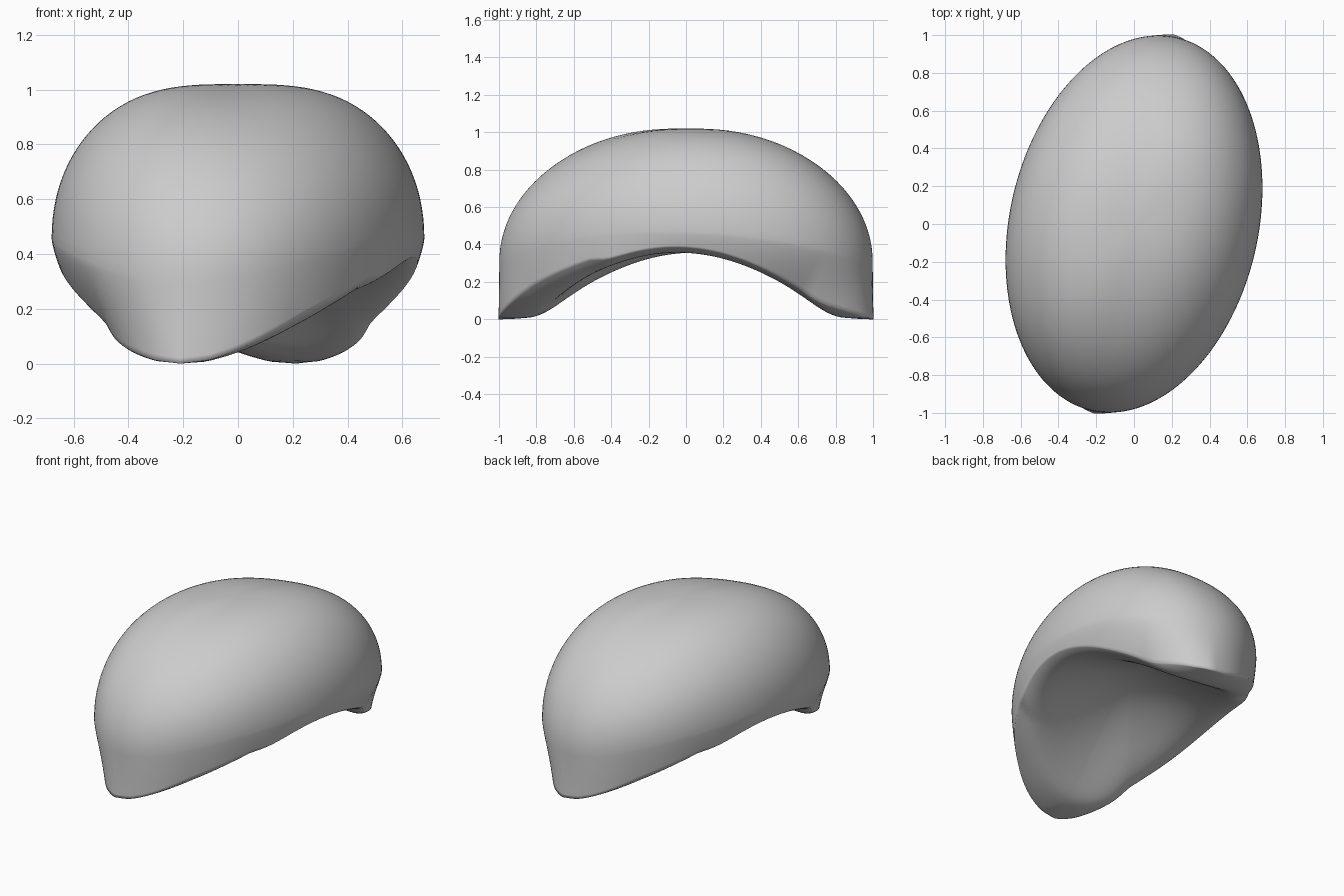
import bpy, bmesh, math

if "Cube" in bpy.data.objects:
    bpy.data.objects.remove(bpy.data.objects["Cube"])

SEG, TOP, SIDE, UNDER = 160, 30, 14, 34
CUSP = math.radians(252)


def plan(t, r):
    # tilted ellipse footprint
    return r * .68 * math.cos(t), r * (.19 * math.cos(t) + .98 * math.sin(t))


def smax(a, b, k=.05):
    return .5 * (a + b + math.sqrt((a - b) ** 2 + k * k)) - k * .2


def underside(x, y):
    # twisted arch ending in two rounded feet
    if y > 0:
        x, y = -x, -y
    arch = .345 * (1 - (y / .79) ** 2) - .09 * x * y
    u2 = (x + .21) ** 2
    foot = .8 * u2 / (1 + .9 * u2) * min(1, -y / .5)
    return max(0, smax(arch, foot))


def from_cusp(t):
    return abs(math.sin(t - CUSP))


def rim_scale(t):
    # inset of the lower rim, strongest on one flank of each foot
    d = (t - math.radians(218)) % math.pi
    d = min(d, math.pi - d)
    bump = math.exp(-(d / math.radians(28)) ** 2)
    away = min(1, from_cusp(t) * 1.7)
    return 1.012 - away * (.035 + .105 * bump)


def waist(t):
    return .3 + .17 * from_cusp(t) ** 1.5


def ring_point(t, kind, s):
    if kind == "top":
        r = math.sin(s * math.pi / 2)
        x, y = plan(t, r)
        zw = .3 + (waist(t) - .3) * r * r
        p = 2.1 + 1.1 * math.cos(t) ** 2
        return x, y, zw + (1.02 - zw) * max(0, 1 - r ** p) ** .5
    rr = rim_scale(t)
    away = min(1, from_cusp(t) * 1.6)

    def bottom(r):
        q = r / rr
        x, y = plan(t, r)
        return x, y, underside(x, y) + .05 * away * q ** 10 + .11 * (1 - q * q) ** 2
    if kind == "side":
        x, y = plan(t, 1 - (1 - rr) * s ** 1.4)
        zr = bottom(rr)[2]
        return x, y, waist(t) + (zr - waist(t)) * s
    return bottom(rr * (1 - s ** 1.3))


# Rings from the crown, over the waist, round the rim to the hollow centre
rows = [("top", i / TOP) for i in range(1, TOP + 1)]
rows += [("side", i / SIDE) for i in range(1, SIDE + 1)]
rows += [("under", i / UNDER) for i in range(1, UNDER)]

bm = bmesh.new()
rings = [[bm.verts.new(ring_point(CUSP + 2 * math.pi * j / SEG, k, s)) for j in range(SEG)]
         for k, s in rows]
crown = bm.verts.new((0, 0, 1.02))
hollow = bm.verts.new((0, 0, underside(0, 0) + .11))
for j in range(SEG):
    n = (j + 1) % SEG
    bm.faces.new((crown, rings[0][j], rings[0][n]))
    bm.faces.new((hollow, rings[-1][n], rings[-1][j]))
    for a, b in zip(rings, rings[1:]):
        bm.faces.new((a[j], b[j], b[n], a[n]))
bmesh.ops.recalc_face_normals(bm, faces=bm.faces)
for f in bm.faces:
    f.smooth = True

mesh = bpy.data.meshes.new("arched_body")
bm.to_mesh(mesh)
bm.free()
body = bpy.data.objects.new("arched_body", mesh)
bpy.context.collection.objects.link(body)
